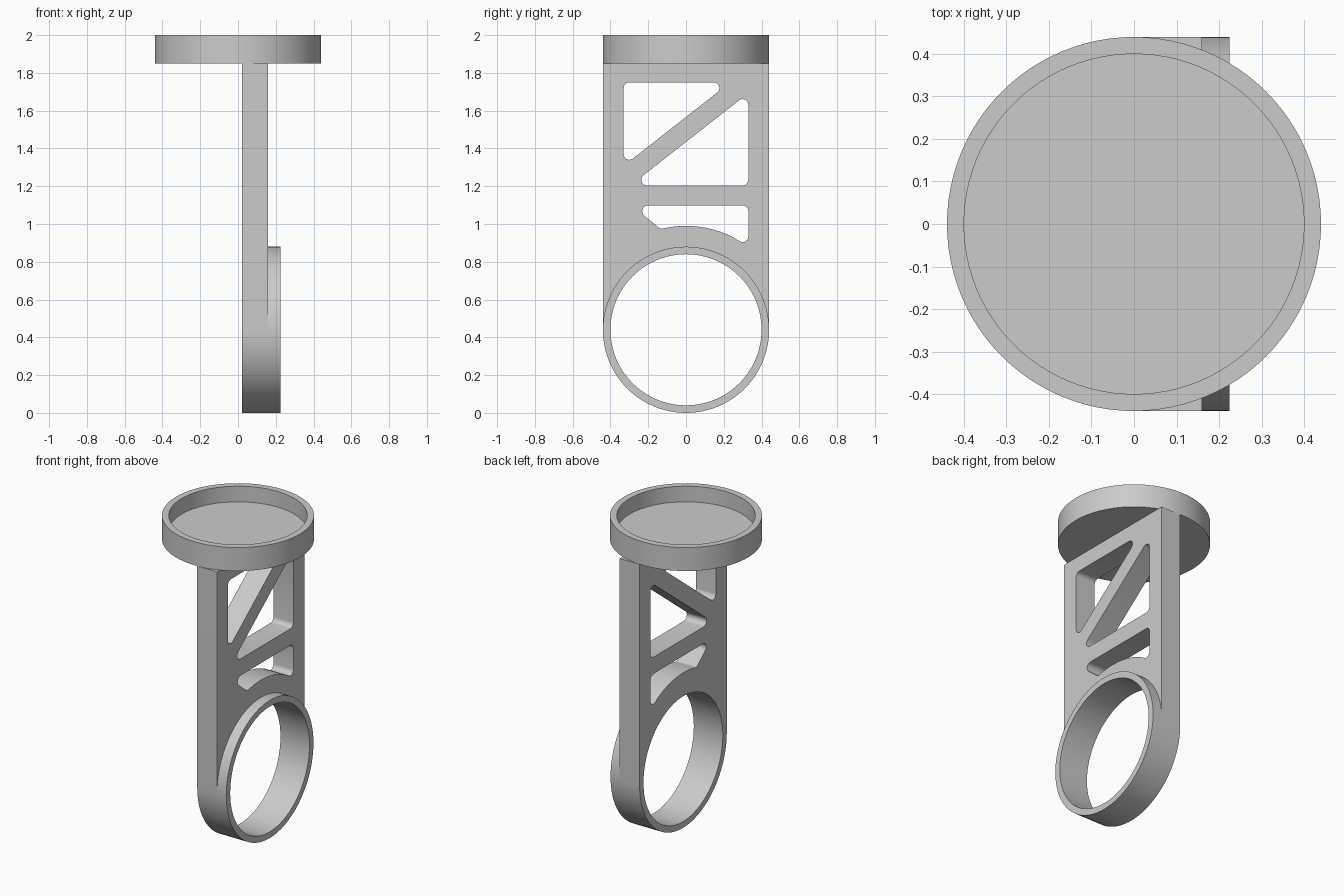
import bpy
import bmesh
from math import sin, cos, tan, pi, sqrt, radians
from mathutils import Vector

cube = bpy.data.objects.get("Cube")
if cube:
    bpy.data.objects.remove(cube)

R, BORE = 0.44, 0.4             # outer and inner radius shared by ring and tray
BACK, FRONT, LIP = 0.02, 0.16, 0.225   # x positions of plate faces and collar end
TRAY_Z = 1.85

gray = bpy.data.materials.new("plain gray")
gray.use_nodes = True
COLOR = (0.6, 0.6, 0.6, 1)
gray.diffuse_color = COLOR
gray.node_tree.nodes["Principled BSDF"].inputs["Base Color"].default_value = COLOR


def finish(name, bm):
    bmesh.ops.recalc_face_normals(bm, faces=bm.faces)
    mesh = bpy.data.meshes.new(name)
    bm.to_mesh(mesh)
    bm.free()
    mesh.materials.append(gray)
    obj = bpy.data.objects.new(name, mesh)
    bpy.context.collection.objects.link(obj)
    bpy.ops.object.select_all(action='DESELECT')
    obj.select_set(True)
    bpy.context.view_layer.objects.active = obj
    bpy.ops.object.shade_smooth_by_angle(angle=radians(30))


def arc(radius, start, end, steps):
    """Points (y, z) of an arc about the ring centre."""
    angles = [start + (end - start) * i / steps for i in range(steps + 1)]
    return [(radius * cos(a), R + radius * sin(a)) for a in angles]


def rounded(points, radius=0.03, steps=6):
    """Round every pronounced corner of a closed outline."""
    out = []
    pts = [Vector(p) for p in points]
    for i, p in enumerate(pts):
        a = (pts[i - 1] - p).normalized()
        b = (pts[(i + 1) % len(pts)] - p).normalized()
        half = a.angle(b) / 2
        if half > radians(80):
            out.append(p)
            continue
        centre = p + (a + b).normalized() * radius / sin(half)
        start = (p + a * radius / tan(half) - centre).normalized()
        end = (p + b * radius / tan(half) - centre).normalized()
        for k in range(steps + 1):
            out.append(centre + start.slerp(end, k / steps).normalized() * radius)
    return out


def slab(name, loops, x0, x1):
    """Fill outlines (first outer, then holes) and extrude along x."""
    bm = bmesh.new()
    edges = []
    for loop in loops:
        verts = [bm.verts.new((x0, p[0], p[1])) for p in loop]
        edges += [bm.edges.new((verts[i - 1], verts[i])) for i in range(len(verts))]
    bmesh.ops.triangle_fill(bm, use_beauty=True, use_dissolve=False, edges=edges)
    grown = bmesh.ops.extrude_face_region(bm, geom=bm.faces[:])["geom"]
    moved = [g for g in grown if isinstance(g, bmesh.types.BMVert)]
    bmesh.ops.translate(bm, verts=moved, vec=(x1 - x0, 0, 0))
    finish(name, bm)


# Support plate: round bottom, bore and three lightening windows
outline = [(R, TRAY_Z), (-R, TRAY_Z)] + arc(R, pi, 2 * pi, 48)
bore = arc(BORE, 0, 2 * pi, 96)[:-1]
upper_window = rounded([(-0.33, 1.75), (-0.33, 1.308), (0.234, 1.75)])
middle_window = rounded([(-0.294, 1.204), (0.33, 1.204), (0.33, 1.693)])
bow = [(y, R + sqrt(0.55 ** 2 - y * y)) for y in
       [-0.135 + 0.035 * i for i in range(12)] + [0.33]]
lower_window = rounded([(0.33, 1.098), (-0.285, 1.098)] + bow)
slab("support_plate", [outline, bore, upper_window, middle_window, lower_window],
     BACK, FRONT)

# Ring collar standing proud of the plate
slab("ring_collar", [arc(R, 0, 2 * pi, 96)[:-1], bore], FRONT, LIP)

# Round tray with a recessed floor, turned about z
bm = bmesh.new()
profile = [(0, TRAY_Z), (R, TRAY_Z), (R, 2), (BORE, 2), (BORE, 1.9), (0, 1.9)]
verts = [bm.verts.new((r, 0, z)) for r, z in profile]
chain = [bm.edges.new(pair) for pair in zip(verts, verts[1:])]
bmesh.ops.spin(bm, geom=verts + chain, cent=(0, 0, 0), axis=(0, 0, 1),
               angle=2 * pi, steps=96, use_duplicate=False)
bmesh.ops.remove_doubles(bm, verts=bm.verts, dist=0.0001)
finish("round_tray", bm)
